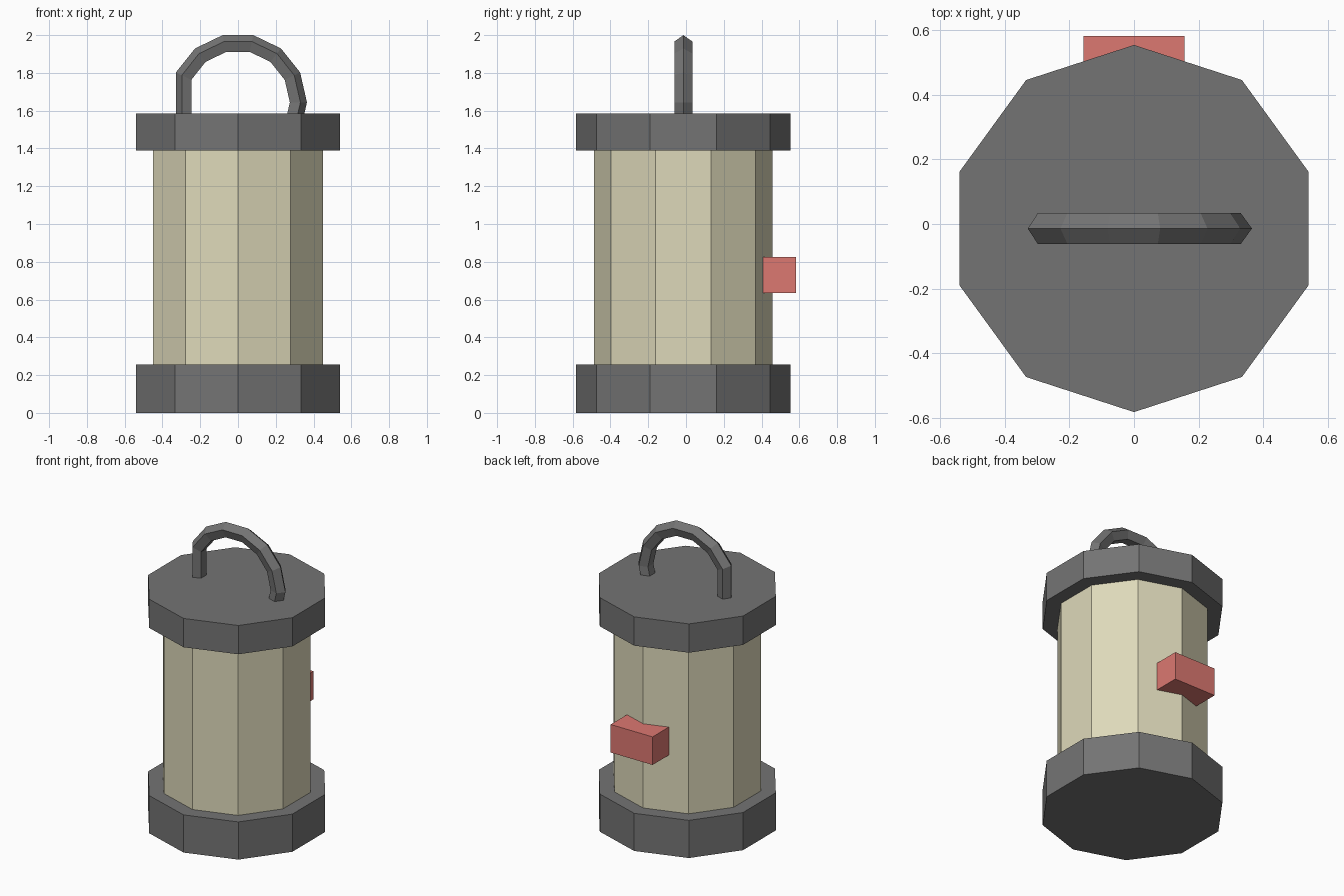
import bpy, bmesh, math
from mathutils import Vector

if "Cube" in bpy.data.objects:
    bpy.data.objects.remove(bpy.data.objects["Cube"])

CY = -0.014  # lantern axis offset in y


def lin(c):
    c /= 255
    return c / 12.92 if c <= 0.04045 else ((c + 0.055) / 1.055) ** 2.4


def material(name, r, g, b):
    m = bpy.data.materials.new(name)
    m.diffuse_color = (lin(r), lin(g), lin(b), 1)
    m.use_nodes = True
    m.node_tree.nodes["Principled BSDF"].inputs["Base Color"].default_value = m.diffuse_color
    return m


dark = material("dark grey", 116, 116, 116)
cream = material("cream", 222, 217, 186)
red = material("soft red", 220, 120, 113)


def finish(name, bm, mat):
    bmesh.ops.recalc_face_normals(bm, faces=bm.faces)
    me = bpy.data.meshes.new(name)
    bm.to_mesh(me)
    bm.free()
    me.materials.append(mat)
    ob = bpy.data.objects.new(name, me)
    bpy.context.collection.objects.link(ob)
    return ob


def loft(name, rings, mat):
    """Skin a list of equal-sized point rings and cap both ends."""
    bm = bmesh.new()
    vs = [[bm.verts.new(p) for p in ring] for ring in rings]
    n = len(vs[0])
    for a, b in zip(vs, vs[1:]):
        for i in range(n):
            j = (i + 1) % n
            bm.faces.new((a[i], a[j], b[j], b[i]))
    bm.faces.new(vs[0])
    bm.faces.new(vs[-1])
    return finish(name, bm, mat)


def prism(name, r, z0, z1, mat, n=10):
    def ring(z):
        return [(r * math.sin(2 * math.pi * i / n),
                 CY + r * math.cos(2 * math.pi * i / n), z) for i in range(n)]
    return loft(name, [ring(z0), ring(z1)], mat)


# Ten-sided base, glass body and lid
prism("base", 0.568, 0.0, 0.255, dark)
prism("body", 0.473, 0.255, 1.39, cream)
prism("lid", 0.568, 1.39, 1.585, dark)

# Carrying handle: arc of a 14-segment ring with five-sided section
R, r, CZ = 0.315, 0.05, 1.644
rings = []
for k in range(-4, 4):
    a = (k + 0.5) * 2 * math.pi / 14
    ring = []
    for i in range(5):
        t = 2 * math.pi * i / 5
        d = R + r * math.cos(t)
        ring.append((d * math.sin(a), CY + r * math.sin(t), CZ + d * math.cos(a)))
    rings.append(ring)
# one more segment on each side, sunk into the lid
for k in (-4.5, 4.5):
    a = k * 2 * math.pi / 14
    ring = [((R + r * math.cos(2 * math.pi * i / 5)) * math.sin(a),
             CY + r * math.sin(2 * math.pi * i / 5),
             CZ + (R + r * math.cos(2 * math.pi * i / 5)) * math.cos(a))
            for i in range(5)]
    if k > 0:
        rings.append(ring)
    else:
        rings[0] = ring
loft("handle", rings, dark)

# Switch block on the back
bm = bmesh.new()
bmesh.ops.create_cube(bm, size=1)
for v in bm.verts:
    v.co = Vector((v.co.x * 0.314, 0.482 + v.co.y * 0.2, 0.73 + v.co.z * 0.19))
finish("switch", bm, red)
